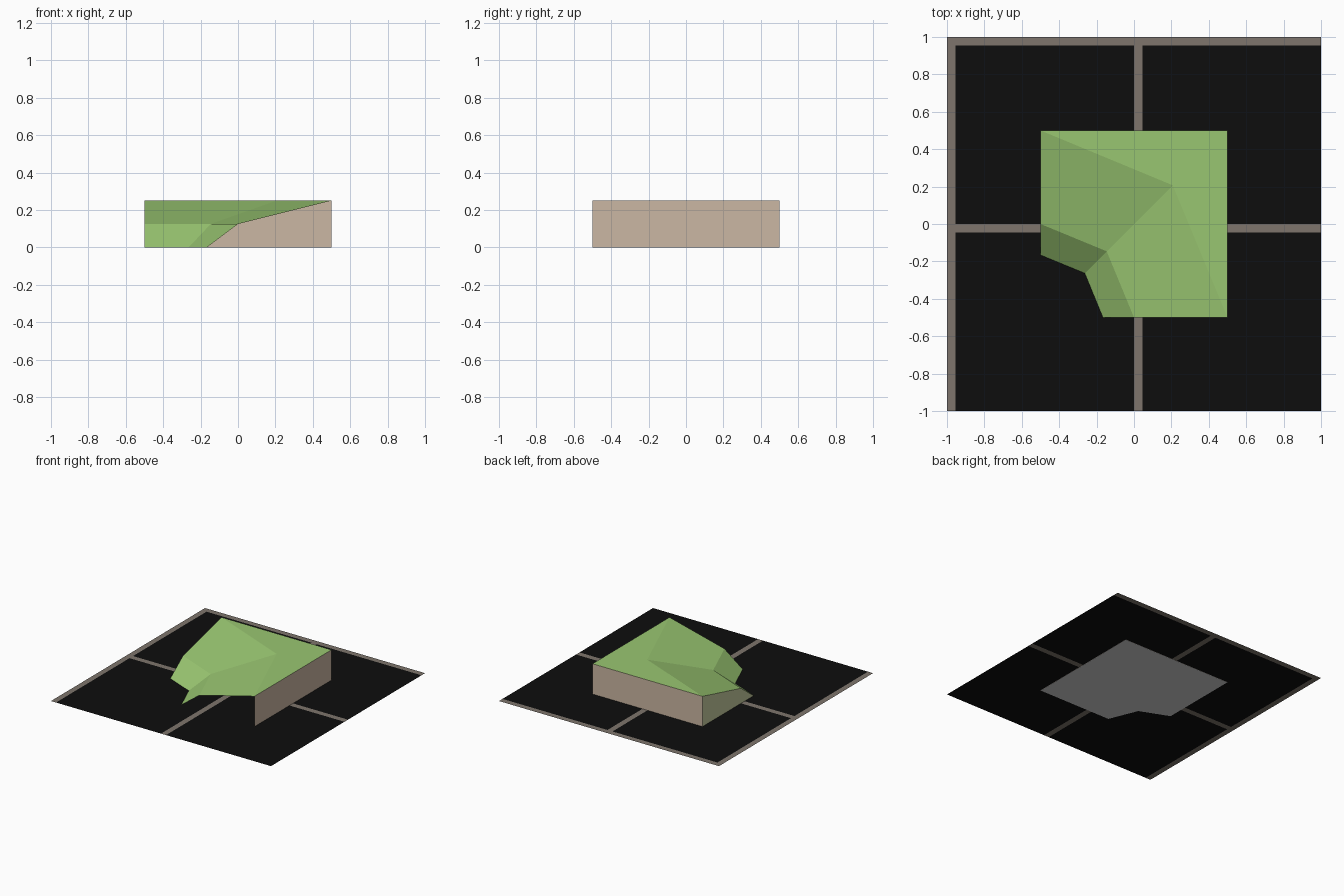
import bpy, bmesh

if "Cube" in bpy.data.objects:
    bpy.data.objects.remove(bpy.data.objects["Cube"])


def lin(c):
    return c / 12.92 if c <= 0.04045 else ((c + 0.055) / 1.055) ** 2.4


def material(name, *rgb):
    m = bpy.data.materials.new(name)
    m.diffuse_color = [lin(c / 255) for c in rgb] + [1]
    m.use_nodes = True
    m.node_tree.nodes["Principled BSDF"].inputs["Base Color"].default_value = m.diffuse_color
    return m


GRASS = material("grass green", 153, 198, 113)
EARTH = material("earth tan", 203, 183, 163)
OLIVE = material("olive earth", 197, 203, 158)
BASE = material("pale grey", 208, 208, 208)
PATH = material("path taupe", 126, 117, 108)
TILE = material("tile black", 13, 13, 13)


def make(name, faces, mats, rule=lambda c: 0):
    """Mesh from polygons given as point lists, coloured by a rule on the centre."""
    bm = bmesh.new()
    for pts in faces:
        bm.faces.new([bm.verts.new(p) for p in pts])
    bmesh.ops.remove_doubles(bm, verts=bm.verts, dist=1e-5)
    for f in bm.faces:
        f.material_index = rule(f.calc_center_median())
    me = bpy.data.meshes.new(name)
    bm.to_mesh(me)
    bm.free()
    for m in mats:
        me.materials.append(m)
    ob = bpy.data.objects.new(name, me)
    bpy.context.collection.objects.link(ob)
    return ob


# Ground: 2 x 2 tiles, each with a path strip on its left and back edge
W, G = 0.046, 0.001
xs = [-1, -1 + W, 0, W, 1]
ys = [-1, -W, 0, 1 - W, 1]
cells = [[(x0, y0, G), (x1, y0, G), (x1, y1, G), (x0, y1, G)]
         for x0, x1 in zip(xs, xs[1:]) for y0, y1 in zip(ys, ys[1:])]
make("ground_tiles", cells, [PATH, TILE],
     lambda c: int(c.x % 1 > W and c.y % 1 < 1 - W))

# Hill: contour lines at three heights, mirrored across the diagonal
H, M = 0.25, 0.125


def contour(y, d, z):
    return [(-0.5, y, z), (d, d, z), (y, -0.5, z)]


top = contour(0.5, 0.207, H)
mid = contour(0, -0.146, M)
low = contour(-0.167, -0.264, 0)
back_right = (0.5, 0.5, H)
slopes = [[hi[i], lo[i], lo[i + 1], hi[i + 1]]
          for hi, lo in ((top, mid), (mid, low)) for i in (0, 1)]
make("hill_grass", [[top[0], top[1], top[2], back_right]] + slopes, [GRASS])

# Walls: back, right and the stepped left side; the front is open
def drop(p):
    return (p[0], p[1], 0)


make("back_wall", [[top[0], back_right, drop(back_right), drop(top[0])]], [EARTH])
make("right_wall", [[back_right, top[2], drop(top[2]), drop(back_right)]], [EARTH])
make("left_wall", [[top[0], drop(top[0]), low[0], mid[0]]], [OLIVE])

# Underside of the hill
make("hill_base", [[low[0], drop(top[0]), drop(back_right), drop(top[2]),
                    low[2], low[1]]], [BASE])
